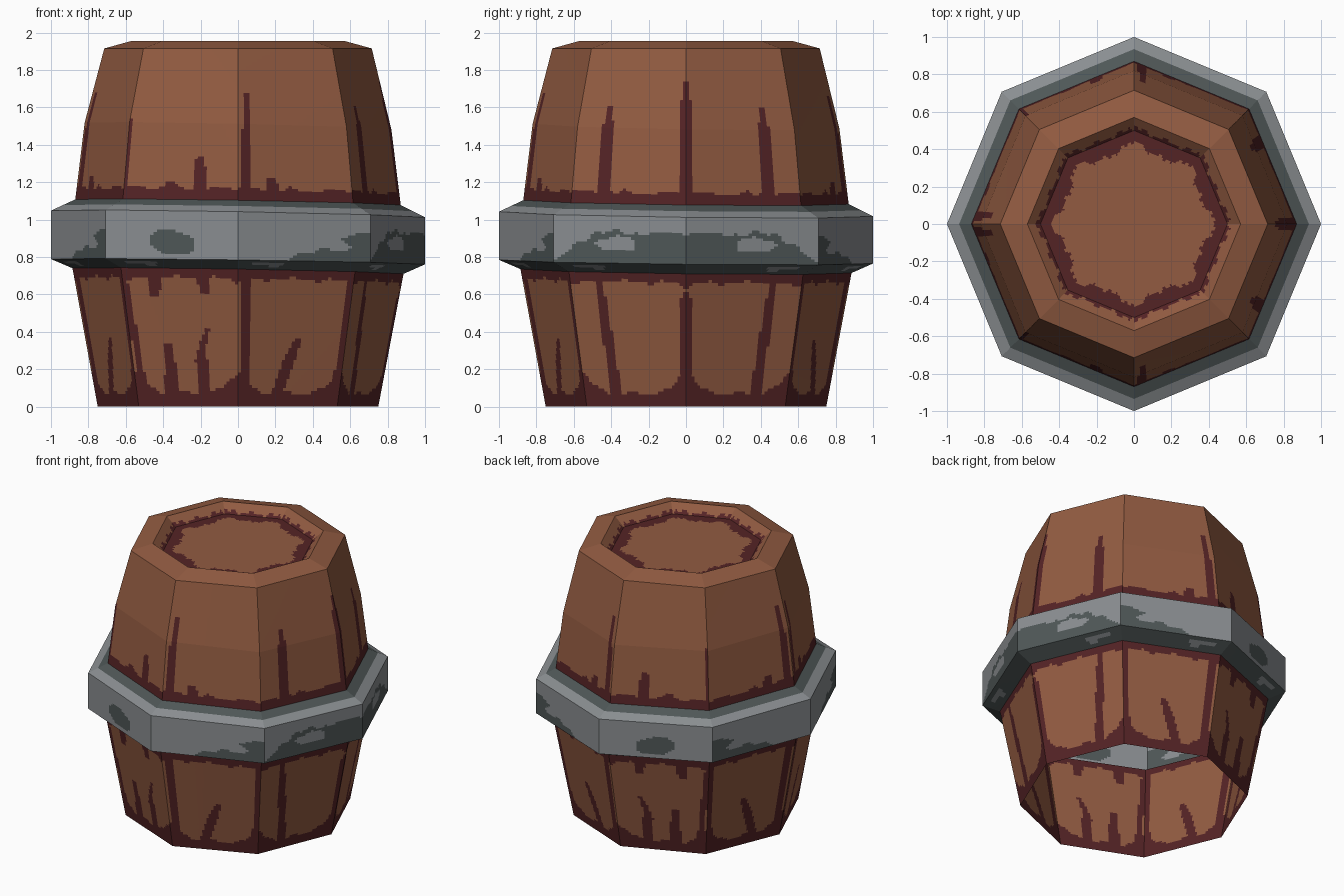
import bpy, bmesh, math

if "Cube" in bpy.data.objects:
    bpy.data.objects.remove(bpy.data.objects["Cube"])

SIDES, COLS = 8, 36


def material(name, rgb):
    m = bpy.data.materials.new(name)
    lin = [((c / 255 + 0.055) / 1.055) ** 2.4 for c in rgb]
    m.diffuse_color = (*lin, 1)
    m.use_nodes = True
    m.node_tree.nodes["Principled BSDF"].inputs["Base Color"].default_value = m.diffuse_color
    return m


BROWN = material("brown_wood", (146, 91, 65))
MAROON = material("maroon_stain", (84, 35, 37))
LIGHT = material("light_iron", (138, 142, 145))
DARK = material("dark_iron", (79, 87, 87))

# Paint style of each side; True means the pattern is mirrored
STYLES = [("C", True), ("B", True), ("A", True), ("B", True),
          ("B", False), ("A", False), ("B", False), ("C", False)]

# Stain strokes: u start, z start, u end, z end, half width (tapering)
LOWER = {
    "A": [(.08, 0, .01, .73, .035), (.35, .05, .35, .33, .06), (.66, .05, .66, .31, .06),
          (.62, .23, .73, .42, .035), (.27, .72, .27, .57, .06), (.68, .72, .72, .59, .06)],
    "B": [(.07, 0, .07, .73, .045), (.38, .06, .56, .37, .06), (.98, 0, .98, .73, .05)],
    "C": [(.32, 0, .24, .73, .05), (1, 0, 1, .63, .07)],
}
UPPER = {
    "A": [(.01, 1.09, .01, 1.52, .03), (.66, 1.1, .66, 1.33, .06), (.4, 1.1, .4, 1.19, .06)],
    "B": [(.08, 1.09, .08, 1.67, .045), (.3, 1.1, .3, 1.22, .06)],
    "C": [(.27, 1.09, .28, 1.61, .06), (1, 1.09, 1, 1.74, .06)],
}


def on_stroke(u, z, strokes):
    for u0, z0, u1, z1, w in strokes:
        t = (z - z0) / (z1 - z0)
        if 0 <= t <= 1 and abs(u - u0 - (u1 - u0) * t) < w * (1 - 0.5 * t ** 3):
            return True
    return False


def wobble(u):
    return 0.008 * math.sin(17 * u) + 0.006 * math.sin(41 * u + 1)


def paint_lower(style, u, r, z):
    arch = 0.07 + 0.12 * abs(2 * u - 1) ** 4 + wobble(u)
    top = 0.675 - 0.03 * abs(2 * u - 1) ** 6 + wobble(u)
    return z < arch or z > top or on_stroke(u, z, LOWER[style])


def paint_upper(style, u, r, z):
    return z < 1.155 + wobble(u) or on_stroke(u, z, UPPER[style])


def blob(u, z, cu, cz, ru, rz):
    d = ((u - cu) / ru) ** 2 + ((z - cz) / rz) ** 2
    return d < 1 + 0.25 * math.sin(30 * u + 40 * z)


def paint_hoop(style, u, r, z):
    if z < 0.775:                       # lower bevel
        return not blob(u, z, .25, .755, .12, .012)
    if z > 1.03:                        # upper bevel
        return r < 0.93 - 0.06 * (1 - math.cos(math.pi / 8))
    if style == "A":
        return blob(u, z, .52, .86, .17, .06) or blob(u, z, .42, .9, .07, .03)
    if style == "B":
        low = .77 + .18 * max(0, (u - .35) / .65) + wobble(u)
        return z < low and not blob(u, z, .75, .86, .1, .03)
    low = .78 + .16 * min(1, u / .3) + wobble(u)
    return z < low and not blob(u, z, .48, .88, .15, .04)


def paint_lid(style, u, r, z):
    if z > 1.895:                       # recess wall
        return z < 1.908 + wobble(u)
    return r > 0.44 + 1.3 * wobble(u) - 0.03 * (1 - abs(2 * u - 1))


def lathe(name, profile, mats, paint, fill=False):
    """Eight flat sides from (radius, height, tilt, rows) points, painted by rule."""
    rows = []
    for (r0, z0, k0, n), (r1, z1, k1, _) in zip(profile, profile[1:]):
        for j in range(n):
            t = j / n
            rows.append((r0 + (r1 - r0) * t, z0 + (z1 - z0) * t, k0 + (k1 - k0) * t))
    rows.append(profile[-1][:3])
    bm = bmesh.new()
    grid = []
    for r, z, k in rows:
        ring = []
        for i in range(SIDES * COLS):
            side, step = divmod(i, COLS)
            t = step / COLS
            a, b = (math.tau * s / SIDES for s in (side, side + 1))
            cx = math.cos(a) * (1 - t) + math.cos(b) * t
            cy = math.sin(a) * (1 - t) + math.sin(b) * t
            ring.append(bm.verts.new((r * cx, r * cy, z - k * (cx + 0.7 * cy))))
        grid.append(ring)
    count = SIDES * COLS
    for j in range(len(rows) - 1):
        r = (rows[j][0] + rows[j + 1][0]) / 2
        z = (rows[j][1] + rows[j + 1][1]) / 2
        for i in range(count):
            n = (i + 1) % count
            f = bm.faces.new((grid[j][i], grid[j][n], grid[j + 1][n], grid[j + 1][i]))
            style, flip = STYLES[i // COLS]
            u = (i % COLS + 0.5) / COLS
            f.material_index = int(paint(style, 1 - u if flip else u, r, z))
    if fill:
        bm.faces.new(grid[-1])
    mesh = bpy.data.meshes.new(name)
    bm.to_mesh(mesh)
    bm.free()
    for m in mats:
        mesh.materials.append(m)
    ob = bpy.data.objects.new(name, mesh)
    bpy.context.collection.objects.link(ob)
    return ob


WOOD, IRON = (BROWN, MAROON), (LIGHT, DARK)

# Lower staves, open underneath
lathe("lower_staves", [(.75, 0, 0, 44), (.885, .725, .015, 1)], WOOD, paint_lower)

# Slightly tilted iron hoop with bevelled edges
lathe("iron_hoop", [(.885, .725, .015, 4), (1, .775, .014, 18),
                    (1, 1.03, .018, 6), (.87, 1.093, .015, 1)], IRON, paint_hoop)

# Upper staves and rim
lathe("upper_staves", [(.87, 1.093, .015, 30), (.82, 1.5, .018, 22),
                       (.715, 1.915, 0, 1), (.57, 1.955, 0, 1)], WOOD, paint_upper)

# Recessed lid
lathe("lid", [(.57, 1.955, 0, 5), (.5, 1.895, 0, 10), (.36, 1.895, 0, 1)],
      WOOD, paint_lid, fill=True)
